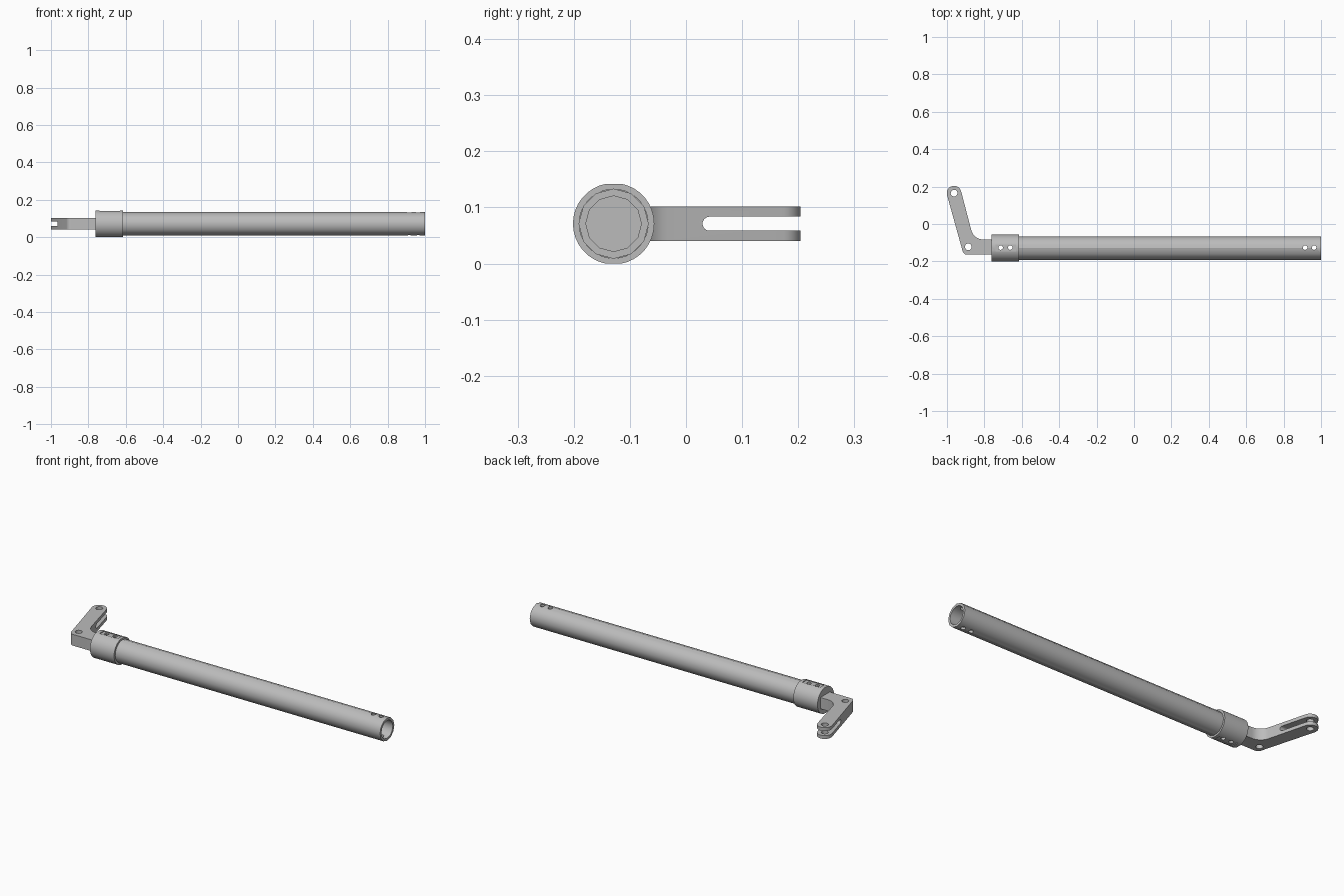
import bpy, bmesh
from math import pi, cos, sin, radians
from mathutils import Vector, Matrix

cube = bpy.data.objects.get("Cube")
if cube:
    bpy.data.objects.remove(cube, do_unlink=True)

AXIS_Y, AXIS_Z = -0.129, 0.071
TURN_X = Matrix.Rotation(pi / 2, 4, 'Y')

metal = bpy.data.materials.new("grey_metal")
metal.use_nodes = True
GREY = (0.5, 0.5, 0.5, 1)
metal.diffuse_color = GREY
metal.node_tree.nodes["Principled BSDF"].inputs["Base Color"].default_value = GREY


def make(name, bm):
    bmesh.ops.recalc_face_normals(bm, faces=bm.faces)
    mesh = bpy.data.meshes.new(name)
    bm.to_mesh(mesh)
    bm.free()
    mesh.materials.append(metal)
    obj = bpy.data.objects.new(name, mesh)
    bpy.context.collection.objects.link(obj)
    return obj


def prism(name, outline, z0, z1):
    """Extrude a flat outline between two heights."""
    bm = bmesh.new()
    face = bm.faces.new([bm.verts.new((x, y, z0)) for x, y in outline])
    new = bmesh.ops.extrude_face_region(bm, geom=[face])["geom"]
    verts = [g for g in new if isinstance(g, bmesh.types.BMVert)]
    bmesh.ops.translate(bm, verts=verts, vec=(0, 0, z1 - z0))
    return make(name, bm)


def box(name, x, y, z):
    return prism(name, [(x[0], y[0]), (x[1], y[0]), (x[1], y[1]), (x[0], y[1])], *z)


def lathe(name, profile, sides):
    """Spin a closed (x, radius) profile around the tube axis."""
    bm = bmesh.new()
    rings = [[bm.verts.new((x, AXIS_Y + r * cos(2 * pi * i / sides),
                            AXIS_Z + r * sin(2 * pi * i / sides)))
              for i in range(sides)] for x, r in profile]
    for a, b in zip(rings, rings[1:] + rings[:1]):
        for i in range(sides):
            j = (i + 1) % sides
            bm.faces.new((a[i], a[j], b[j], b[i]))
    return make(name, bm)


def rod(name, centre, radius, length, along_x=False):
    bm = bmesh.new()
    bmesh.ops.create_cone(bm, cap_ends=True, segments=24, radius1=radius, radius2=radius,
                          depth=length, matrix=Matrix.Translation(centre) @ (TURN_X if along_x else Matrix()))
    return make(name, bm)


def cut(obj, cutters):
    """Subtract the cutters, bake the result and shade it."""
    for c in cutters:
        mod = obj.modifiers.new("cut", 'BOOLEAN')
        mod.operation, mod.solver, mod.object = 'DIFFERENCE', 'EXACT', c
    bpy.context.view_layer.update()
    mesh = bpy.data.meshes.new_from_object(obj.evaluated_get(bpy.context.evaluated_depsgraph_get()))
    obj.modifiers.clear()
    obj.data = mesh
    for c in cutters:
        bpy.data.objects.remove(c, do_unlink=True)
    bpy.ops.object.select_all(action='DESELECT')
    obj.select_set(True)
    bpy.context.view_layer.objects.active = obj
    bpy.ops.object.shade_smooth_by_angle(angle=radians(35))


def pin_holes(xs):
    return [rod("hole_cutter", (x, AXIS_Y + 0.003, AXIS_Z), 0.012, 0.3) for x in xs]


def arc(cx, cy, r, a0, a1, steps=10):
    return [(cx + r * cos(radians(a0 + (a1 - a0) * i / steps)),
             cy + r * sin(radians(a0 + (a1 - a0) * i / steps))) for i in range(steps + 1)]


# Long hollow tube with pin holes at both ends
tube = lathe("tube", [(-0.745, 0.0625), (1, 0.0625), (1, 0.0495), (-0.745, 0.0495)], 12)
cut(tube, pin_holes((-0.713, -0.662, 0.915, 0.963)))

# Collar around the tube, with flats and shallow recesses above and below
collar = lathe("collar", [(-0.762, 0.0725), (-0.615, 0.0725), (-0.615, 0.0615), (-0.762, 0.0615)], 36)
cutters = pin_holes((-0.713, -0.662))
for side in (-1, 1):
    for x, half, near in (((-0.8, -0.58), 0.1, 0.071), ((-0.74, -0.632), 0.019, 0.067)):
        z = sorted((AXIS_Z + side * near, AXIS_Z + side * 0.1))
        cutters.append(box("flat_cutter", x, (AXIS_Y - half, AXIS_Y + half), z))
cut(collar, cutters)

# Wall closing the collar behind the arm
end_wall = rod("end_wall", (-0.753, AXIS_Y, AXIS_Z), 0.064, 0.018, True)
cut(end_wall, [])

# Bent arm: rounded tip, rounded heel, filleted inner corner
outline = arc(-0.962, 0.165, 0.039, 14, 194, 16)
outline += arc(-0.892, -0.139, 0.025, 194, 270, 6)
outline += [(-0.755, -0.164), (-0.755, -0.083)]
outline += arc(-0.806, -0.017, 0.066, 270, 194, 10)
arm = prism("arm", outline, AXIS_Z - 0.031, AXIS_Z + 0.031)
slot = box("slot_cutter", (-1.1, -0.8), (0.042, 0.3), (AXIS_Z - 0.0125, AXIS_Z + 0.0125))
slot_end = rod("slot_end_cutter", (-0.95, 0.042, AXIS_Z), 0.0125, 0.3, True)
cut(arm, [slot, slot_end,
          rod("tip_hole_cutter", (-0.962, 0.165, AXIS_Z), 0.018, 0.3),
          rod("heel_hole_cutter", (-0.886, -0.122, AXIS_Z), 0.018, 0.3)])
